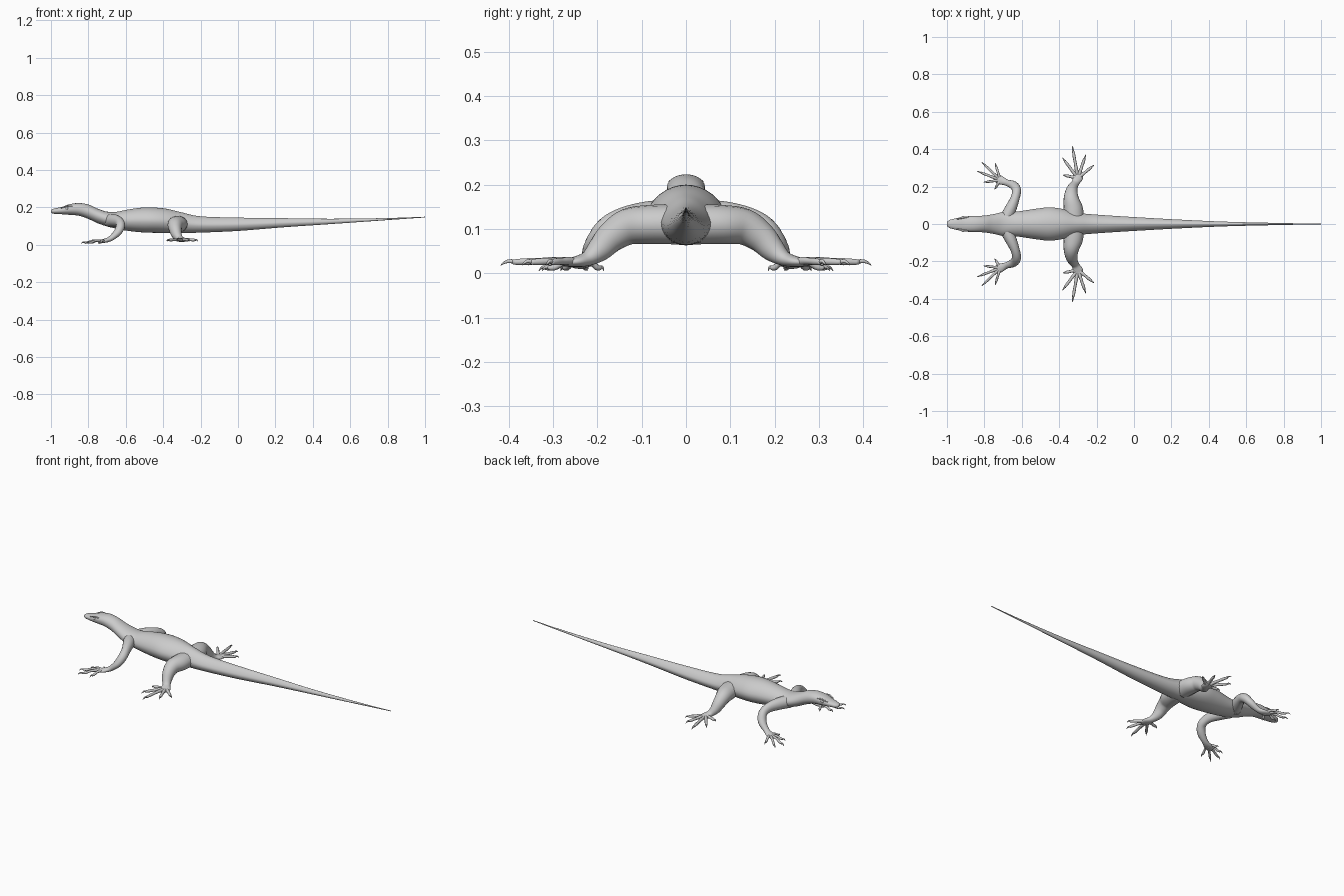
import bpy, bmesh, math
from mathutils import Vector

if "Cube" in bpy.data.objects:
    bpy.data.objects.remove(bpy.data.objects["Cube"])


def smooth_path(pts, n):
    """Catmull-Rom resampling of tuples of any length."""
    out = []
    for i in range(len(pts) - 1):
        p0, p1, p2 = pts[max(i - 1, 0)], pts[i], pts[i + 1]
        p3 = pts[min(i + 2, len(pts) - 1)]
        for s in range(n):
            t = s / n
            out.append([0.5 * (2 * b + (c - a) * t + (2 * a - 5 * b + 4 * c - d) * t * t
                               + (3 * b - a - 3 * c + d) * t ** 3)
                        for a, b, c, d in zip(p0, p1, p2, p3)])
    out.append(list(pts[-1]))
    return out


def skin(bm, rings):
    """Bridge rings of points and cap both ends."""
    vs = [[bm.verts.new(p) for p in r] for r in rings]
    m = len(vs[0])
    for a, b in zip(vs, vs[1:]):
        for i in range(m):
            j = (i + 1) % m
            bm.faces.new((a[i], a[j], b[j], b[i]))
    bm.faces.new(vs[0][::-1])
    bm.faces.new(vs[-1])


def tube(bm, pts, sides=16, n=5):
    """Limb through points of (x, y, z, side radius, vertical radius)."""
    path = smooth_path(pts, n)
    pos = [Vector(p[:3]) for p in path]
    rings = []
    for i, p in enumerate(path):
        t = (pos[min(i + 1, len(pos) - 1)] - pos[max(i - 1, 0)]).normalized()
        side = t.cross(Vector((0, 0, 1))).normalized()
        up = side.cross(t)
        rings.append([pos[i] + side * p[3] * math.cos(a) + up * p[4] * math.sin(a)
                      for a in (2 * math.pi * k / sides for k in range(sides))])
    skin(bm, rings)


def finish(bm, name, mirror=False):
    bmesh.ops.recalc_face_normals(bm, faces=bm.faces)
    me = bpy.data.meshes.new(name)
    bm.to_mesh(me)
    bm.free()
    ob = bpy.data.objects.new(name, me)
    bpy.context.collection.objects.link(ob)
    for p in me.polygons:
        p.use_smooth = True
    if mirror:
        mod = ob.modifiers.new("Mirror", 'MIRROR')
        mod.use_axis = (False, True, False)
    return ob


# Head, trunk and tail: x, top z, bottom z, half width, ridge (negative = boxy)
stations = [
    (-1.0, .186, .172, .010, 0), (-.985, .193, .166, .022, -.1), (-.94, .203, .163, .033, -.15),
    (-.90, .217, .160, .040, -.15), (-.85, .223, .155, .043, -.1), (-.80, .215, .138, .045, 0),
    (-.75, .193, .115, .053, 0), (-.70, .177, .098, .064, 0), (-.65, .176, .086, .064, .05),
    (-.60, .186, .076, .070, .1), (-.52, .198, .067, .082, .12), (-.45, .199, .064, .089, .12),
    (-.38, .192, .063, .080, .15), (-.30, .173, .063, .060, .2), (-.20, .152, .065, .050, .25),
    (0, .145, .074, .037, .3), (.25, .142, .094, .023, .3), (.5, .139, .111, .012, .3),
    (.8, .143, .132, .005, .3), (1.0, .150, .146, .0015, .2)]
rings = []
for x, top, bot, w, k in smooth_path(stations, 5):
    mid, h, ring = (top + bot) / 2, (top - bot) / 2, []
    for i in range(32):
        a = 2 * math.pi * i / 32
        s = math.sin(a)
        ring.append((x, w * math.cos(a) * (1 - k * max(s, 0)), mid + h * s))
    rings.append(ring)
bm = bmesh.new()
skin(bm, rings)
finish(bm, "body_and_tail")

# Eyes with brow ridges
bm = bmesh.new()
bmesh.ops.create_uvsphere(bm, u_segments=16, v_segments=10, radius=.009)
bmesh.ops.translate(bm, verts=bm.verts, vec=(-.915, .033, .195))
finish(bm, "eyes", True)
bm = bmesh.new()
tube(bm, [(-.945, .027, .196, .003, .002), (-.915, .034, .206, .005, .004),
          (-.885, .036, .206, .003, .002)], 10)
finish(bm, "brows", True)


def limb(name, path, root, tips, r, floor):
    """Leg with foot, plus toes and curved claws fanned from the foot."""
    bm = bmesh.new()
    tube(bm, path)
    finish(bm, name + "_leg", True)
    toes, claws = bmesh.new(), bmesh.new()
    root = Vector(root)
    for tip in tips:
        end = Vector((*tip, floor))
        d = end - root
        length = d.length
        at = lambda f, z, rad: (root.x + d.x * f, root.y + d.y * f, z, rad, rad)
        z0 = root.z
        tube(toes, [at(0, z0, r), at(.3, z0 + .004, r * .9), at(.5, z0 + .003, r * .75),
                    at(.68, floor + .008, r * .8), at(.84, floor + .007, r * .6)], 10, 3)
        tube(claws, [at(.80, floor + .008, r * .5), at(.90, floor + .009, r * .42),
                     at(.96, floor + .005, r * .26), at(1, floor, r * .06)], 8, 3)
    finish(toes, name + "_toes", True)
    finish(claws, name + "_claws", True)


limb("front",
     [(-.69, .02, .130, .035, .035), (-.66, .08, .130, .031, .033), (-.635, .14, .122, .024, .027),
      (-.628, .182, .100, .024, .024), (-.645, .207, .065, .023, .020),
      (-.683, .222, .032, .017, .014), (-.72, .237, .020, .024, .010),
      (-.745, .247, .017, .014, .006)],
     (-.715, .235, .018),
     [(-.745, .185), (-.805, .223), (-.84, .283), (-.815, .332), (-.742, .325)], .0085, .005)

limb("hind",
     [(-.32, .02, .110, .052, .045), (-.325, .08, .110, .052, .044), (-.335, .13, .105, .042, .041),
      (-.335, .168, .082, .034, .035), (-.327, .196, .053, .027, .028),
      (-.312, .222, .033, .021, .017), (-.300, .25, .026, .028, .012),
      (-.295, .278, .024, .018, .007)],
     (-.300, .245, .024),
     [(-.38, .262), (-.383, .355), (-.33, .418), (-.258, .370), (-.214, .315)], .010, .018)
